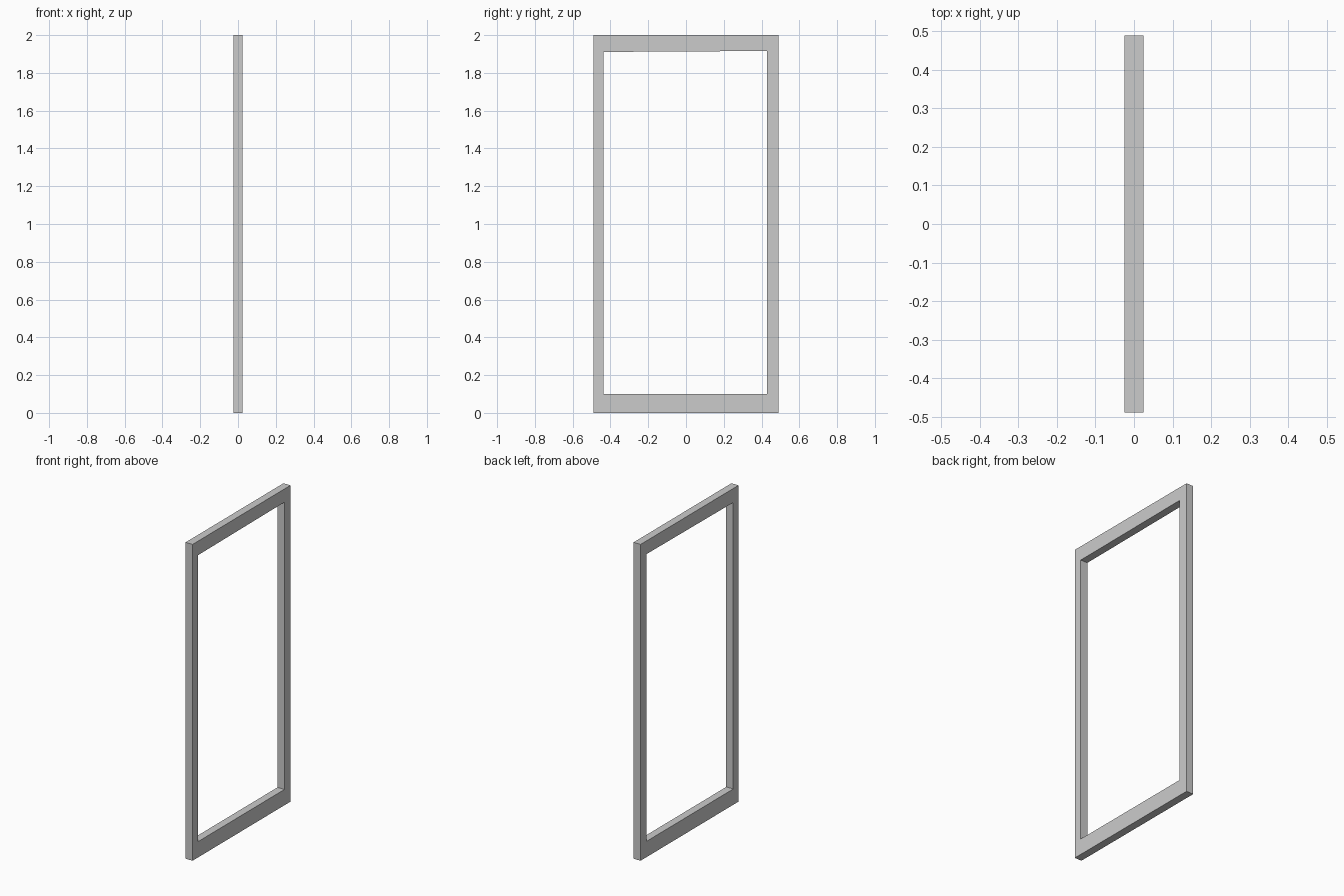
import bpy, bmesh

if "Cube" in bpy.data.objects:
    bpy.data.objects.remove(bpy.data.objects["Cube"])

# Frame outline and opening, as (y, z) corners in matching order
HALF_DEPTH = 0.0245
outer = [(-0.489, 0.0), (0.489, 0.0), (0.489, 2.0), (-0.489, 2.0)]
inner = [(-0.437, 0.10), (0.429, 0.10), (0.429, 1.916), (-0.437, 1.911)]

bm = bmesh.new()


def ring(points, x):
    return [bm.verts.new((x, y, z)) for y, z in points]


def bridge(a, b):
    for i in range(4):
        j = (i + 1) % 4
        bm.faces.new((a[i], a[j], b[j], b[i]))


# Four rings joined into a closed rectangular frame
rings = [ring(outer, HALF_DEPTH), ring(inner, HALF_DEPTH),
         ring(inner, -HALF_DEPTH), ring(outer, -HALF_DEPTH)]
for i in range(4):
    bridge(rings[i], rings[(i + 1) % 4])
bmesh.ops.recalc_face_normals(bm, faces=bm.faces)

mesh = bpy.data.meshes.new("door_frame")
bm.to_mesh(mesh)
bm.free()
bpy.context.collection.objects.link(bpy.data.objects.new("door_frame", mesh))
